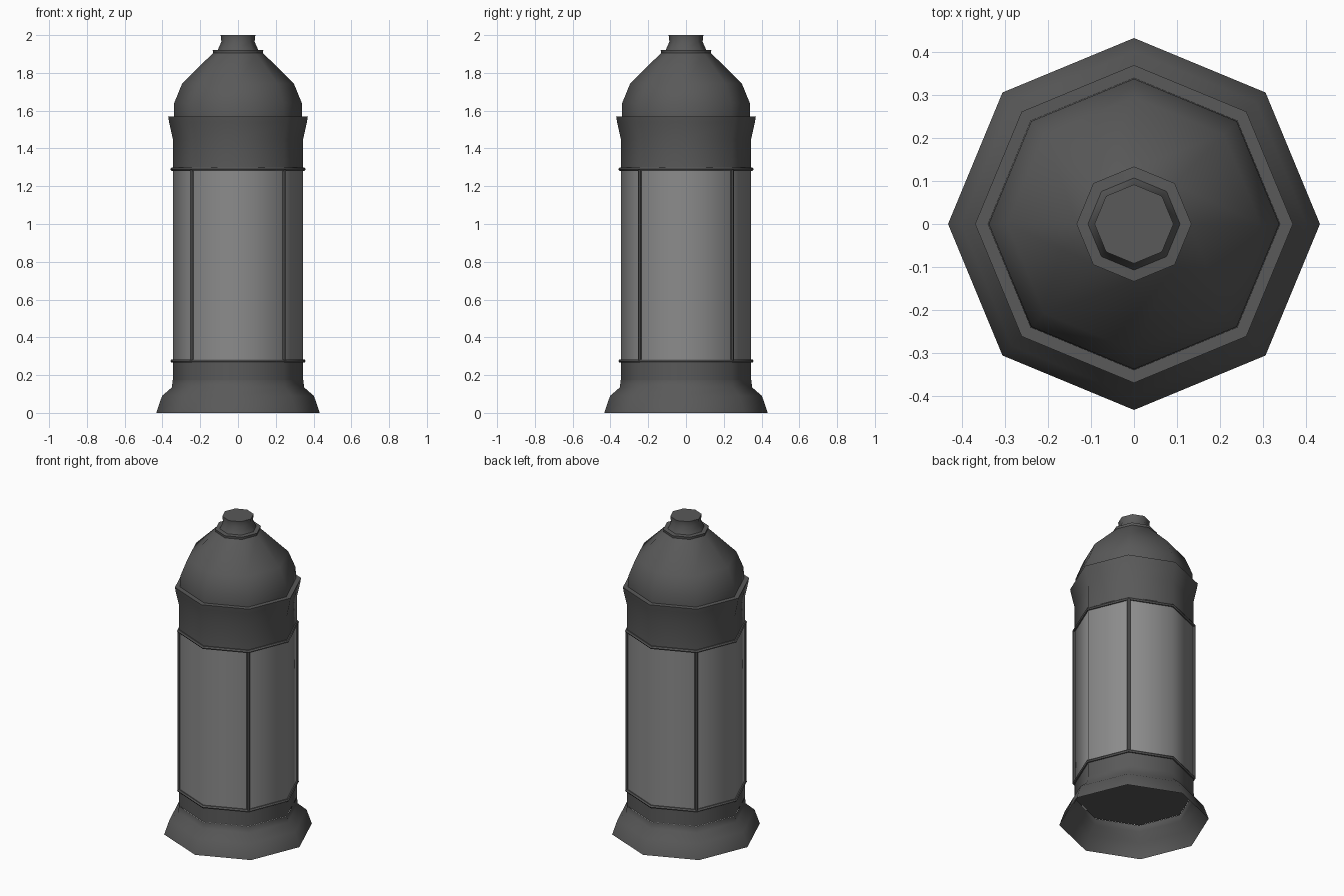
import bpy, bmesh
from math import cos, sin, pi

if "Cube" in bpy.data.objects:
    bpy.data.objects.remove(bpy.data.objects["Cube"])

SIDES = 8


def material(name, v):
    m = bpy.data.materials.new(name)
    m.diffuse_color = (v, v, v, 1)
    m.use_nodes = True
    m.node_tree.nodes["Principled BSDF"].inputs["Base Color"].default_value = m.diffuse_color
    return m


dark = material("dark_metal", 0.1)
pale = material("pale_panel", 0.26)


def finish(name, bm, mat):
    me = bpy.data.meshes.new(name)
    bm.to_mesh(me)
    bm.free()
    me.materials.append(mat)
    ob = bpy.data.objects.new(name, me)
    bpy.context.collection.objects.link(ob)
    bpy.ops.object.select_all(action='DESELECT')
    ob.select_set(True)
    bpy.context.view_layer.objects.active = ob
    bpy.ops.object.shade_smooth_by_angle(angle=50 * pi / 180)
    return ob


def lathe(name, profile, mat=dark, cap_bottom=False, cap_top=False, closed=False):
    """Eight-sided turning of (radius, z) points, corners on the axes."""
    bm = bmesh.new()
    rings = [[bm.verts.new((r * cos(2 * pi * i / SIDES), r * sin(2 * pi * i / SIDES), z))
              for i in range(SIDES)] for r, z in profile]
    pairs = list(zip(rings, rings[1:]))
    if closed:
        pairs.append((rings[-1], rings[0]))
    for a, b in pairs:
        for i in range(SIDES):
            j = (i + 1) % SIDES
            bm.faces.new((a[i], a[j], b[j], b[i]))
    if cap_bottom:
        bm.faces.new(rings[0][::-1])
    if cap_top:
        bm.faces.new(rings[-1])
    return finish(name, bm, mat)


# Flared open skirt and the recessed lower collar
lathe("base_skirt", [(0.433, 0), (0.402, 0.09), (0.35, 0.135), (0.346, 0.175)])
lathe("lower_collar", [(0.345, 0.175), (0.345, 0.27)], cap_bottom=True)

# Pale wall panels
lathe("wall_panels", [(0.345, 0.27), (0.345, 1.29)], pale)

# Upper band with flared lip and ledge
lathe("upper_band", [(0.345, 1.29), (0.345, 1.45), (0.365, 1.54),
                     (0.37, 1.57), (0.338, 1.57)])

# Domed roof and finial
lathe("dome_roof", [(0.34, 1.57), (0.338, 1.64), (0.295, 1.745), (0.132, 1.905),
                    (0.134, 1.92), (0.105, 1.922)])
lathe("finial", [(0.108, 1.92), (0.088, 1.965), (0.092, 2.0)], cap_top=True)

# Trim rings above and below the panels
for name, z in (("lower_trim", 0.275), ("upper_trim", 1.29)):
    lathe(name, [(0.347 + 0.011 * cos(k * pi / 3), z + 0.01 * sin(k * pi / 3))
                 for k in range(6)], closed=True)

# Corner bars on the four diagonal corners
for k in range(4):
    a = pi / 4 + k * pi / 2
    bm = bmesh.new()
    bmesh.ops.create_cone(bm, segments=6, radius1=0.01, radius2=0.01, depth=1.01,
                          cap_ends=True)
    bmesh.ops.translate(bm, verts=bm.verts, vec=(0.346 * cos(a), 0.346 * sin(a), 0.782))
    finish(f"corner_bar_{k + 1}", bm, dark)
